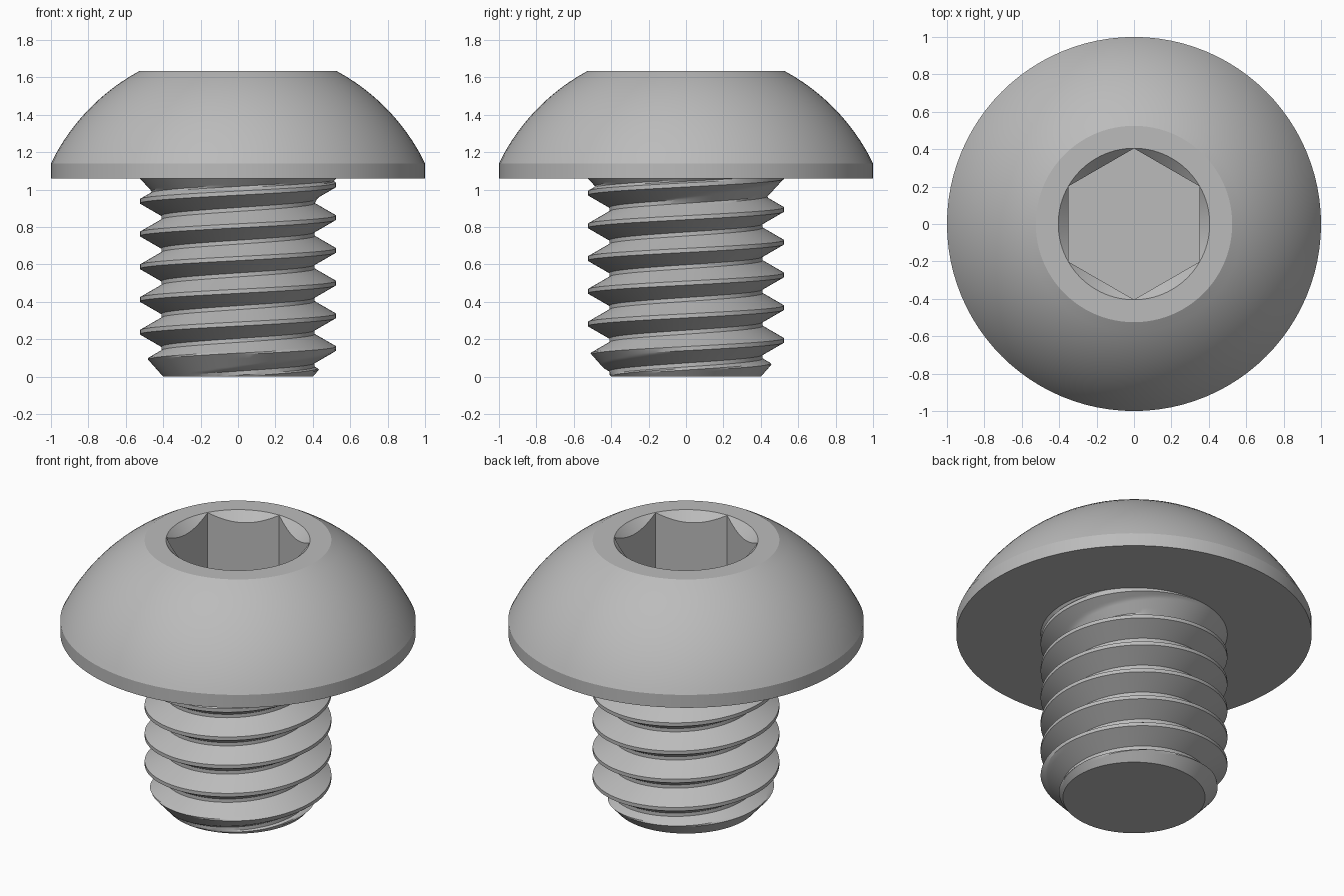
import bpy, bmesh
from math import pi, cos, sin, sqrt, hypot, radians

SEGMENTS = 96
HEAD_BASE, HEAD_TOP = 1.06, 1.635
SHAFT_R, ROOT_R, TIP_R = 0.525, 0.41, 0.40
PITCH = 0.175

if "Cube" in bpy.data.objects:
    bpy.data.objects.remove(bpy.data.objects["Cube"])

steel = bpy.data.materials.new("grey steel")
steel.use_nodes = True
steel.diffuse_color = (0.5, 0.5, 0.5, 1)
steel.node_tree.nodes["Principled BSDF"].inputs["Base Color"].default_value = (0.5, 0.5, 0.5, 1)


def sweep(name, profile_at):
    """Skin the (radius, height) profiles given for each angle around z."""
    bm = bmesh.new()
    columns = []
    for j in range(SEGMENTS + 1):
        a = 2 * pi * j / SEGMENTS
        columns.append([bm.verts.new((r * cos(a), r * sin(a), z)) for r, z in profile_at(a)])
    for c, d in zip(columns, columns[1:]):
        for i in range(len(c) - 1):
            bm.faces.new((c[i], d[i], d[i + 1], c[i + 1]))
    bmesh.ops.remove_doubles(bm, verts=bm.verts, dist=1e-5)
    bmesh.ops.dissolve_degenerate(bm, edges=bm.edges, dist=1e-5)
    bmesh.ops.recalc_face_normals(bm, faces=bm.faces)
    mesh = bpy.data.meshes.new(name)
    bm.to_mesh(mesh)
    bm.free()
    mesh.materials.append(steel)
    obj = bpy.data.objects.new(name, mesh)
    bpy.context.collection.objects.link(obj)
    bpy.ops.object.select_all(action='DESELECT')
    obj.select_set(True)
    bpy.context.view_layer.objects.active = obj
    bpy.ops.object.shade_smooth_by_angle(angle=radians(20))
    return obj


# Domed head with a countersunk hexagonal socket
RIM_Z, DOME_Z = 1.14, 0.656
DOME_R = hypot(1, RIM_Z - DOME_Z)
SOCKET_R, FLAT_R, FLOOR_Z = 0.405, 0.35, 1.27


def head_profile(a):
    dome = []
    for i in range(17):
        z = RIM_Z + (HEAD_TOP - RIM_Z) * i / 16
        dome.append((sqrt(DOME_R ** 2 - (z - DOME_Z) ** 2), z))
    hexagon = FLAT_R / cos((a + pi / 6) % (pi / 3) - pi / 6)
    socket = [(SOCKET_R, HEAD_TOP), (hexagon, HEAD_TOP - (SOCKET_R - hexagon)),
              (hexagon, FLOOR_Z), (0, FLOOR_Z)]
    return [(0, HEAD_BASE), (1, HEAD_BASE)] + dome + socket


# Helical thread, chamfered at the tip and flared under the head
FLANK_STEPS = 8
CREST, FLANK = 0.022, 0.066


def thread_profile(a):
    points = [(0, 0)]
    for turn in range(-2, 8):
        base = 0.15 + PITCH * (turn + a / (2 * pi))
        ridge = []
        for i in range(FLANK_STEPS + 1):
            t = i / FLANK_STEPS
            ridge.append((ROOT_R + (SHAFT_R - ROOT_R) * t, CREST / 2 + FLANK * (1 - t)))
        turn_points = [(r, base - h) for r, h in ridge]
        turn_points += [(r, base + h) for r, h in reversed(ridge)]
        for r, z in turn_points:
            z = min(max(z, 0), HEAD_BASE)
            r = min(r, TIP_R + 0.89 * z)
            r = max(r, SHAFT_R - 0.92 * (HEAD_BASE - z))
            points.append((r, z))
    return points


sweep("screw_head", head_profile)
sweep("threaded_shaft", thread_profile)
